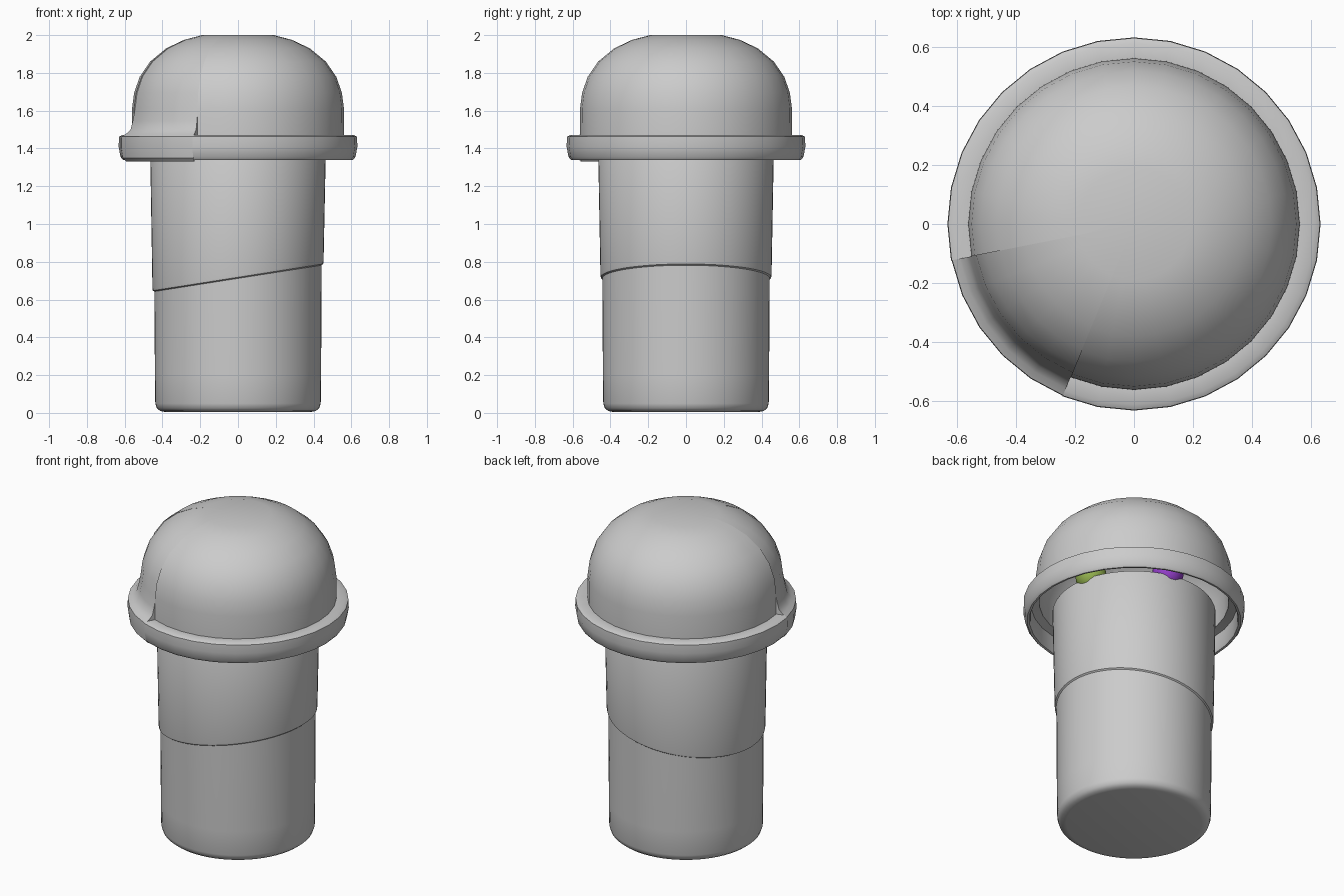
import bpy, bmesh, math

if "Cube" in bpy.data.objects:
    bpy.data.objects.remove(bpy.data.objects["Cube"])

SIDES = 32


def finish(obj, angle=35):
    bpy.ops.object.select_all(action='DESELECT')
    obj.select_set(True)
    bpy.context.view_layer.objects.active = obj
    bpy.ops.object.shade_smooth_by_angle(angle=math.radians(angle))


def lathe(name, profile, sides=SIDES, first=0, last=None, tilt=None):
    """Spin (r, z) points over steps first..last; tilt[i] leans ring i along x."""
    full = last is None
    last = first + sides if full else last
    tilt = tilt or {}
    bm = bmesh.new()
    cols = []
    for k in range(first, last + 1):
        a = 2 * math.pi * k / sides
        cols.append([bm.verts.new((r * math.cos(a), r * math.sin(a),
                                   z + tilt.get(i, 0) * r * math.cos(a)))
                     for i, (r, z) in enumerate(profile)])
    for c0, c1 in zip(cols, cols[1:]):
        for i in range(len(profile) - 1):
            bm.faces.new((c0[i], c1[i], c1[i + 1], c0[i + 1]))
    if not full:  # close both ends of a partial shell
        bm.faces.new(cols[0])
        bm.faces.new(cols[-1])
    bmesh.ops.remove_doubles(bm, verts=bm.verts, dist=0.0005)
    bmesh.ops.recalc_face_normals(bm, faces=bm.faces)
    mesh = bpy.data.meshes.new(name)
    bm.to_mesh(mesh)
    bm.free()
    obj = bpy.data.objects.new(name, mesh)
    bpy.context.collection.objects.link(obj)
    finish(obj)
    return obj


# Cup: tapered body with a slanted step around the middle
cup = [(0, 0.005), (0.385, 0.005), (0.412, 0.01), (0.43, 0.025), (0.438, 0.05),
       (0.44, 0.2), (0.443, 0.712), (0.451, 0.718), (0.453, 0.73),
       (0.465, 1.39), (0.46, 1.40), (0.44, 1.40), (0, 1.40)]
lathe("cup", cup, sides=64, tilt={6: 0.157, 7: 0.157, 8: 0.157})

# Lid: hollow dome with a rim; one wedge has a soft flare instead of a crisp step
crown = [(0, 2.0), (0.19, 2.0), (0.285, 1.975), (0.38, 1.93), (0.465, 1.86),
         (0.52, 1.78), (0.55, 1.695), (0.561, 1.61)]
inside = [(0.597, 1.342), (0.59, 1.36), (0.588, 1.445), (0.54, 1.455),
          (0.538, 1.61), (0.495, 1.78), (0.36, 1.91), (0.18, 1.975), (0, 1.975)]
crisp = [(0.562, 1.47), (0.612, 1.472), (0.63, 1.462), (0.632, 1.41),
         (0.622, 1.355), (0.61, 1.34)]
flared = [(0.568, 1.545), (0.58, 1.50), (0.603, 1.478), (0.628, 1.462),
          (0.63, 1.41), (0.622, 1.35), (0.605, 1.332)]
lathe("lid_main", crown + crisp + inside, first=22, last=49)
soft_crown = crown[:2] + [(r * 0.99, z) for r, z in crown[2:]]
lathe("lid_wedge", soft_crown + flared + inside, first=17, last=22)


# Coloured filling pieces just peeking over the cup's edge
def filling(name, x, y, colour):
    bpy.ops.mesh.primitive_uv_sphere_add(segments=20, ring_count=12, radius=0.09,
                                         location=(x, y, 1.44))
    obj = bpy.context.object
    obj.name = name
    mat = bpy.data.materials.new(name)
    mat.diffuse_color = colour
    mat.use_nodes = True
    mat.node_tree.nodes["Principled BSDF"].inputs["Base Color"].default_value = mat.diffuse_color
    obj.data.materials.append(mat)
    finish(obj)


filling("green_filling", 0.395, 0.09, (0.3, 0.45, 0.08, 1))
filling("purple_filling", 0.08, 0.395, (0.3, 0.05, 0.6, 1))
